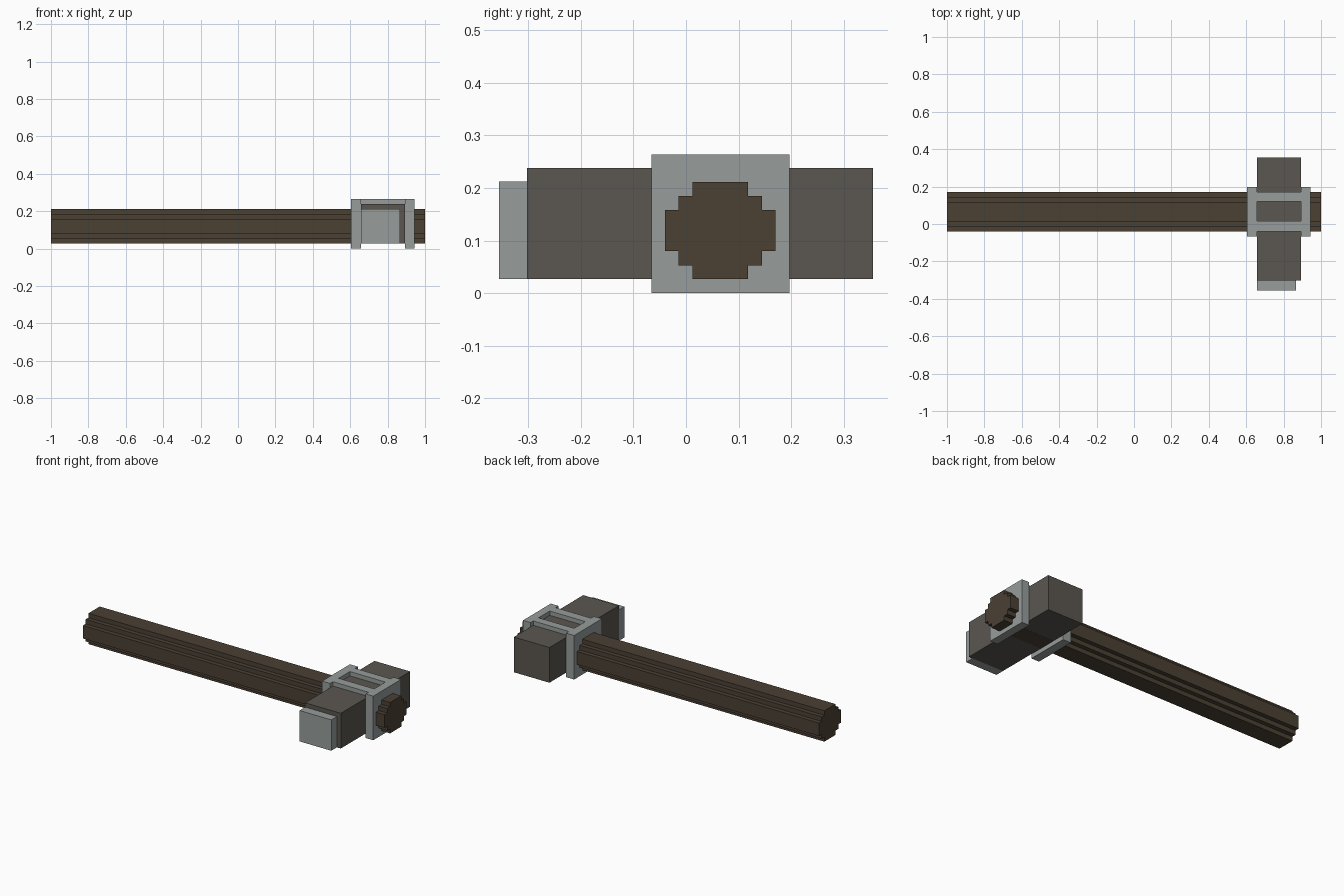
import bpy
import bmesh

cube = bpy.data.objects.get("Cube")
if cube:
    bpy.data.objects.remove(cube, do_unlink=True)


def make_material(name, colour):
    mat = bpy.data.materials.new(name)
    mat.use_nodes = True
    mat.diffuse_color = (*colour, 1)
    bsdf = mat.node_tree.nodes["Principled BSDF"]
    bsdf.inputs["Base Color"].default_value = (*colour, 1)
    bsdf.inputs["Roughness"].default_value = 0.9
    return mat


wood = make_material("dark_wood", (0.070, 0.052, 0.034))
stone = make_material("grey_stone", (0.104, 0.094, 0.082))
metal = make_material("pale_metal", (0.310, 0.338, 0.334))


def finish(name, bm, mat):
    bmesh.ops.recalc_face_normals(bm, faces=bm.faces)
    mesh = bpy.data.meshes.new(name)
    bm.to_mesh(mesh)
    bm.free()
    mesh.materials.append(mat)
    obj = bpy.data.objects.new(name, mesh)
    bpy.context.collection.objects.link(obj)
    return obj


def box(name, xs, ys, zs, mat):
    bm = bmesh.new()
    bmesh.ops.create_cube(bm, size=1)
    for v in bm.verts:
        for axis, (low, high) in enumerate((xs, ys, zs)):
            v.co[axis] = low if v.co[axis] < 0 else high
    return finish(name, bm, mat)


# Handle: stepped round profile swept along x
MID_Y, MID_Z = 0.065, 0.119
corner = [(0.105, 0.039), (0.079, 0.039), (0.079, 0.066),
          (0.053, 0.066), (0.053, 0.0925)]
right_half = [(y, -z) for y, z in reversed(corner)] + corner
outline = right_half + [(-y, -z) for y, z in right_half]
bm = bmesh.new()
end = bm.faces.new([bm.verts.new((-1, MID_Y + y, MID_Z + z)) for y, z in outline])
swept = bmesh.ops.extrude_face_region(bm, geom=[end], use_keep_orig=True)
for item in swept["geom"]:
    if isinstance(item, bmesh.types.BMVert):
        item.co.x = 1
finish("handle", bm, wood)

# Head block and its striking plate
HEAD_X = (0.657, 0.893)
box("head", HEAD_X, (-0.302, 0.355), (0.027, 0.238), stone)
box("striking_plate", (0.657, 0.867), (-0.355, -0.302), (0.027, 0.212), metal)

# Collar plates on either side of the head
for name, xs in (("inner_collar", (0.604, HEAD_X[0])),
                 ("outer_collar", (HEAD_X[1], 0.943))):
    box(name, xs, (-0.066, 0.197), (0, 0.264), metal)

# Straps joining the collars over the top of the head
for name, ys in (("front_strap", (-0.039, 0.015)), ("back_strap", (0.121, 0.171))):
    box(name, HEAD_X, ys, (0.238, 0.264), metal)
